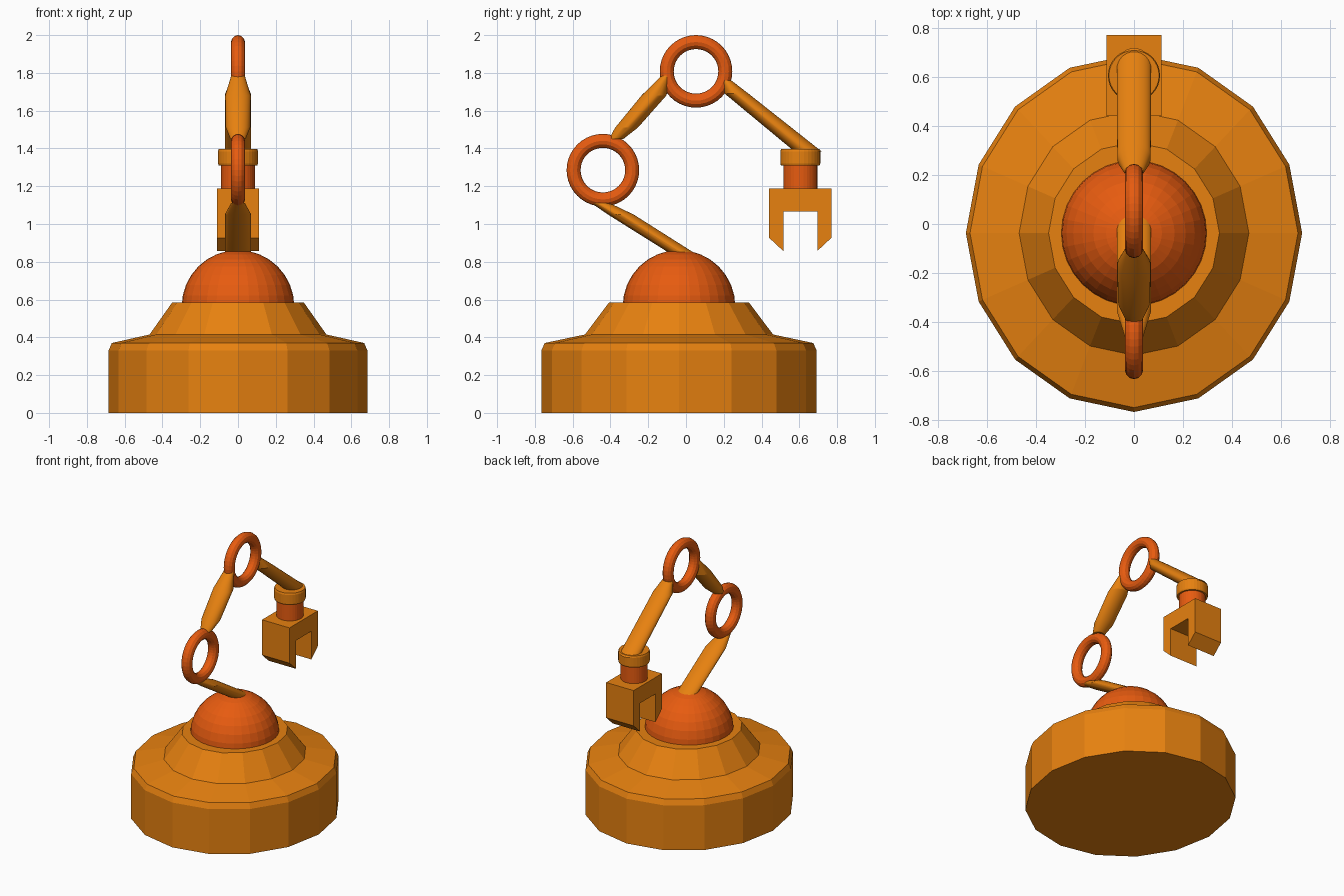
import bpy, bmesh, math

if "Cube" in bpy.data.objects:
    bpy.data.objects.remove(bpy.data.objects["Cube"])


def material(name, color):
    m = bpy.data.materials.new(name)
    m.diffuse_color = (*color, 1)
    m.use_nodes = True
    m.node_tree.nodes["Principled BSDF"].inputs["Base Color"].default_value = m.diffuse_color
    return m


AMBER = material("amber", (0.80, 0.22, 0.005))
ORANGE = material("orange", (0.80, 0.105, 0.005))


def finish(name, bm, mat):
    bmesh.ops.recalc_face_normals(bm, faces=bm.faces[:])
    me = bpy.data.meshes.new(name)
    bm.to_mesh(me)
    bm.free()
    me.materials.append(mat)
    ob = bpy.data.objects.new(name, me)
    bpy.context.collection.objects.link(ob)
    return ob


def loft(name, sections, sides, mat):
    """Stack of horizontal ellipses: (z, centre y, x radius, y radius)."""
    bm = bmesh.new()
    rings = []
    for z, cy, rx, ry in sections:
        rings.append([bm.verts.new((rx * math.cos(2 * math.pi * i / sides),
                                    cy + ry * math.sin(2 * math.pi * i / sides), z))
                      for i in range(sides)])
    for a, b in zip(rings, rings[1:]):
        for i in range(sides):
            j = (i + 1) % sides
            bm.faces.new((a[i], a[j], b[j], b[i]))
    bm.faces.new(rings[0])
    bm.faces.new(rings[-1])
    return finish(name, bm, mat)


def joint_ring(name, y, z, major=0.155, minor=0.037, n=40, k=12):
    """Open ring lying in the side plane."""
    bm = bmesh.new()
    grid = []
    for i in range(n):
        a = 2 * math.pi * i / n
        row = []
        for j in range(k):
            b = 2 * math.pi * j / k
            r = major + minor * math.cos(b)
            row.append(bm.verts.new((minor * math.sin(b), y + r * math.cos(a), z + r * math.sin(a))))
        grid.append(row)
    for i in range(n):
        for j in range(k):
            p, q = grid[i], grid[(i + 1) % n]
            bm.faces.new((p[j], q[j], q[(j + 1) % k], p[(j + 1) % k]))
    return finish(name, bm, ORANGE)


CY = -0.037   # base centre
WY = 0.605    # wrist centre

# Sixteen-sided stepped base, slightly longer front to back
loft("base", [(z, CY, r, r * 1.064) for z, r in
              ((0, 0.685), (0.33, 0.685), (0.37, 0.668), (0.415, 0.468), (0.585, 0.348))],
     16, AMBER)

# Dome turret
bm = bmesh.new()
bmesh.ops.create_uvsphere(bm, u_segments=32, v_segments=16, radius=0.298)
bmesh.ops.translate(bm, verts=bm.verts[:], vec=(0, CY, 0.564))
finish("dome", bm, ORANGE)

# Joints
joint_ring("elbow_ring", -0.44, 1.285)
joint_ring("upper_ring", 0.053, 1.808)

# Slanted arm segments, tapered where they meet the rings
arms = {
    "lower_arm": [(0.82, 0.02, 0.070, 0.066), (1.05, -0.345, 0.070, 0.068), (1.112, -0.455, 0.036, 0.048)],
    "middle_arm": [(1.45, -0.37, 0.040, 0.038), (1.51, -0.315, 0.065, 0.060),
                   (1.68, -0.170, 0.068, 0.066), (1.785, -0.105, 0.036, 0.025)],
    "upper_arm": [(1.385, 0.645, 0.070, 0.072), (1.69, 0.268, 0.068, 0.063), (1.76, 0.212, 0.038, 0.028)],
}
for name, sections in arms.items():
    arm = loft(name, sections, 32, AMBER)
    bpy.ops.object.select_all(action='DESELECT')
    arm.select_set(True)
    bpy.context.view_layer.objects.active = arm
    bpy.ops.object.shade_smooth_by_angle(angle=math.radians(20))

# Wrist
loft("wrist_cap", [(z, WY, r, r) for z, r in
                   ((1.31, 0.102), (1.32, 0.106), (1.385, 0.106), (1.397, 0.102))], 32, AMBER)
loft("wrist_neck", [(1.18, WY, 0.09, 0.09), (1.315, WY, 0.09, 0.09)], 32, ORANGE)

# Gripper: two-pronged side profile extruded across x
half = [(0.09, 1.065), (0.09, 0.857), (0.165, 0.927), (0.165, 1.187)]
profile = half + [(-y, z) for y, z in reversed(half)]
bm = bmesh.new()
left = [bm.verts.new((-0.112, WY + y, z)) for y, z in profile]
right = [bm.verts.new((0.112, WY + y, z)) for y, z in profile]
bm.faces.new(left)
bm.faces.new(right)
for i in range(len(profile)):
    j = (i + 1) % len(profile)
    bm.faces.new((left[i], left[j], right[j], right[i]))
finish("gripper", bm, AMBER)
